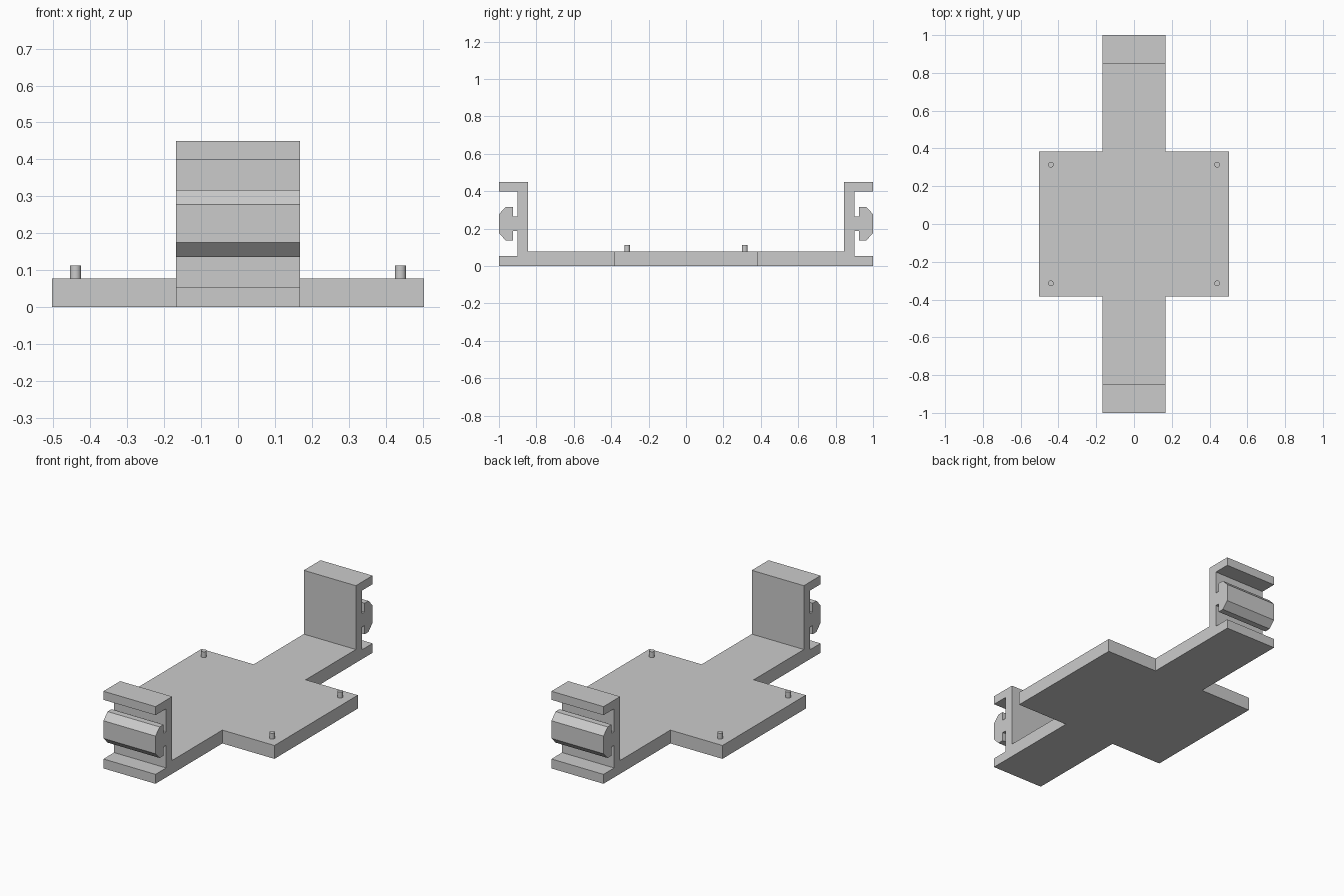
import bpy
import bmesh
from mathutils import Vector

cube = bpy.data.objects.get("Cube")
if cube:
    bpy.data.objects.remove(cube, do_unlink=True)

grey = bpy.data.materials.new("light grey")
grey.use_nodes = True
colour = (0.6, 0.6, 0.6, 1)
grey.diffuse_color = colour
grey.node_tree.nodes["Principled BSDF"].inputs["Base Color"].default_value = colour

ARM = 0.168       # half width of the arms
PLATE_X = 0.504   # half width of the plate
PLATE_Y = 0.384   # half depth of the plate
PLATE_Z = 0.078   # plate thickness


def finish(name, bm):
    bmesh.ops.recalc_face_normals(bm, faces=bm.faces)
    mesh = bpy.data.meshes.new(name)
    bm.to_mesh(mesh)
    bm.free()
    mesh.materials.append(grey)
    obj = bpy.data.objects.new(name, mesh)
    bpy.context.collection.objects.link(obj)
    return obj


# Side profile of one end bracket: lip, wall, dovetail rail, top flange
half = [
    (1, 0), (1, 0.055), (0.902, 0.055),
    (0.902, 0.187), (0.926, 0.187), (0.926, 0.136), (0.962, 0.136),
    (1, 0.175), (1, 0.278),
    (0.962, 0.317), (0.926, 0.317), (0.926, 0.266), (0.902, 0.266),
    (0.902, 0.4), (1, 0.4), (1, 0.45), (0.846, 0.45), (0.846, PLATE_Z),
]
profile = half + [(-y, z) for y, z in reversed(half)]

# Extrude the mirrored profile across the arm width
bm = bmesh.new()
side = bm.faces.new([bm.verts.new((-ARM, y, z)) for y, z in profile])
grown = bmesh.ops.extrude_face_region(bm, geom=[side], use_keep_orig=True)
moved = [v for v in grown["geom"] if isinstance(v, bmesh.types.BMVert)]
bmesh.ops.translate(bm, verts=moved, vec=(2 * ARM, 0, 0))
bmesh.ops.recalc_face_normals(bm, faces=bm.faces)

# Cut at the plate ends and pull the middle side faces out into wings
for y in (-PLATE_Y, PLATE_Y):
    bmesh.ops.bisect_plane(bm, geom=bm.verts[:] + bm.edges[:] + bm.faces[:],
                           plane_co=(0, y, 0), plane_no=(0, 1, 0))
middle = [f for f in bm.faces if abs(f.normal.x) > 0.9
          and all(abs(v.co.y) < PLATE_Y + 0.01 for v in f.verts)]
for face in bmesh.ops.extrude_discrete_faces(bm, faces=middle)["faces"]:
    sign = 1 if face.calc_center_median().x > 0 else -1
    bmesh.ops.translate(bm, verts=face.verts[:],
                        vec=Vector((sign * (PLATE_X - ARM), 0, 0)))
bmesh.ops.dissolve_limit(bm, angle_limit=0.01, verts=bm.verts[:], edges=bm.edges[:])
finish("plate_with_end_brackets", bm)

# Locating pegs near the plate corners
for side_name, sx in (("left", 1), ("right", -1)):
    for end_name, sy in (("front", -1), ("back", 1)):
        bm = bmesh.new()
        bmesh.ops.create_cone(bm, cap_ends=True, segments=24,
                              radius1=0.015, radius2=0.015, depth=0.044)
        bmesh.ops.translate(bm, verts=bm.verts, vec=(sx * 0.44, sy * 0.314, 0.09))
        peg = finish(f"{end_name}_{side_name}_peg", bm)
        bpy.ops.object.select_all(action="DESELECT")
        peg.select_set(True)
        bpy.context.view_layer.objects.active = peg
        bpy.ops.object.shade_smooth_by_angle()
